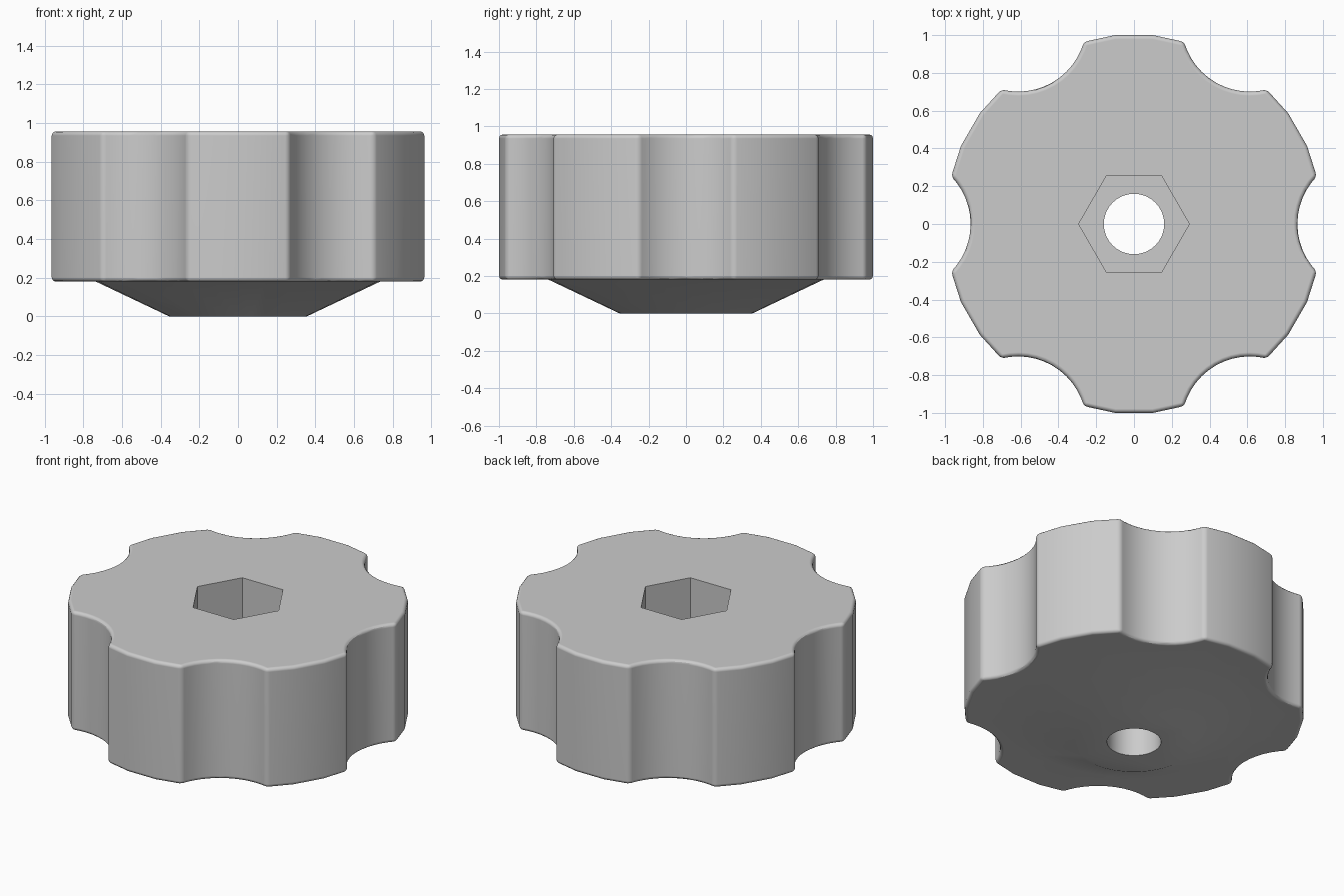
import bpy, bmesh
from math import sin, cos, pi, radians, asin
from mathutils import Vector, Matrix

cube = bpy.data.objects.get("Cube")
if cube:
    bpy.data.objects.remove(cube, do_unlink=True)

TOP, RIM, LOBES = 0.957, 0.18, 6

grey = bpy.data.materials.new("plain grey")
grey.use_nodes = True
colour = (0.6, 0.6, 0.6, 1)
grey.diffuse_color = colour
grey.node_tree.nodes["Principled BSDF"].inputs["Base Color"].default_value = colour


def add_object(name, bm):
    bmesh.ops.recalc_face_normals(bm, faces=bm.faces)
    mesh = bpy.data.meshes.new(name)
    bm.to_mesh(mesh)
    bm.free()
    mesh.materials.append(grey)
    obj = bpy.data.objects.new(name, mesh)
    bpy.context.collection.objects.link(obj)
    return obj


def frustum(name, sides, r_low, r_high, low, high, turn=0):
    bm = bmesh.new()
    place = Matrix.Translation((0, 0, (low + high) / 2)) @ Matrix.Rotation(turn, 4, "Z")
    bmesh.ops.create_cone(bm, cap_ends=True, segments=sides, radius1=r_low,
                          radius2=r_high, depth=high - low, matrix=place)
    return add_object(name, bm)


def apply(obj, kind, **settings):
    mod = obj.modifiers.new(kind.lower(), kind)
    for key, value in settings.items():
        setattr(mod, key, value)
    bpy.context.view_layer.objects.active = obj
    bpy.ops.object.modifier_apply(modifier=mod.name)


def combine(obj, other, operation):
    apply(obj, "BOOLEAN", object=other, operation=operation, solver="EXACT")
    bpy.data.objects.remove(other, do_unlink=True)


# Grip outline: a scalloped notch, then a three-facet lobe, repeated around
corner = radians(14.6)
half_chord, chord_x, depth = sin(corner), cos(corner), 0.865
sag = chord_x - depth
notch_r = (half_chord ** 2 + sag ** 2) / (2 * sag)
sweep = asin(half_chord / notch_r)
steps = 12
unit = [Vector((depth + notch_r - notch_r * cos(a), notch_r * sin(a), 0))
        for a in (sweep * (2 * i / steps - 1) for i in range(steps + 1))]
for deg in (24.3, 35.7):
    unit.append(Vector((cos(radians(deg)), sin(radians(deg)), 0)) * 1.005)

bm = bmesh.new()
verts = [bm.verts.new(Matrix.Rotation(k * 2 * pi / LOBES, 3, "Z") @ p
                      + Vector((0, 0, RIM))) for k in range(LOBES) for p in unit]
base = bm.faces.new(verts)
walls = bmesh.ops.extrude_face_region(bm, geom=[base], use_keep_orig=True)
moved = [g for g in walls["geom"] if isinstance(g, bmesh.types.BMVert)]
bmesh.ops.translate(bm, verts=moved, vec=(0, 0, TOP - RIM))
knob = add_object("hand_knob", bm)
apply(knob, "BEVEL", width=0.022, segments=3, limit_method="ANGLE",
      angle_limit=radians(30))

# Tapered hub below, through bore, hexagonal nut pocket above
combine(knob, frustum("hub", 32, 0.355, 0.745, 0, RIM + 0.005), "UNION")
combine(knob, frustum("bore", 32, 0.16, 0.16, -0.2, TOP + 0.2), "DIFFERENCE")
combine(knob, frustum("nut_pocket", 6, 0.293, 0.293, 0.45, TOP + 0.2, pi / 6 * 3),
        "DIFFERENCE")

# Turn the pocket check: hexagon points lie along x
bpy.ops.object.select_all(action="DESELECT")
knob.select_set(True)
bpy.context.view_layer.objects.active = knob
bpy.ops.object.shade_smooth_by_angle(angle=radians(30))
apply(knob, "WEIGHTED_NORMAL", keep_sharp=True)
